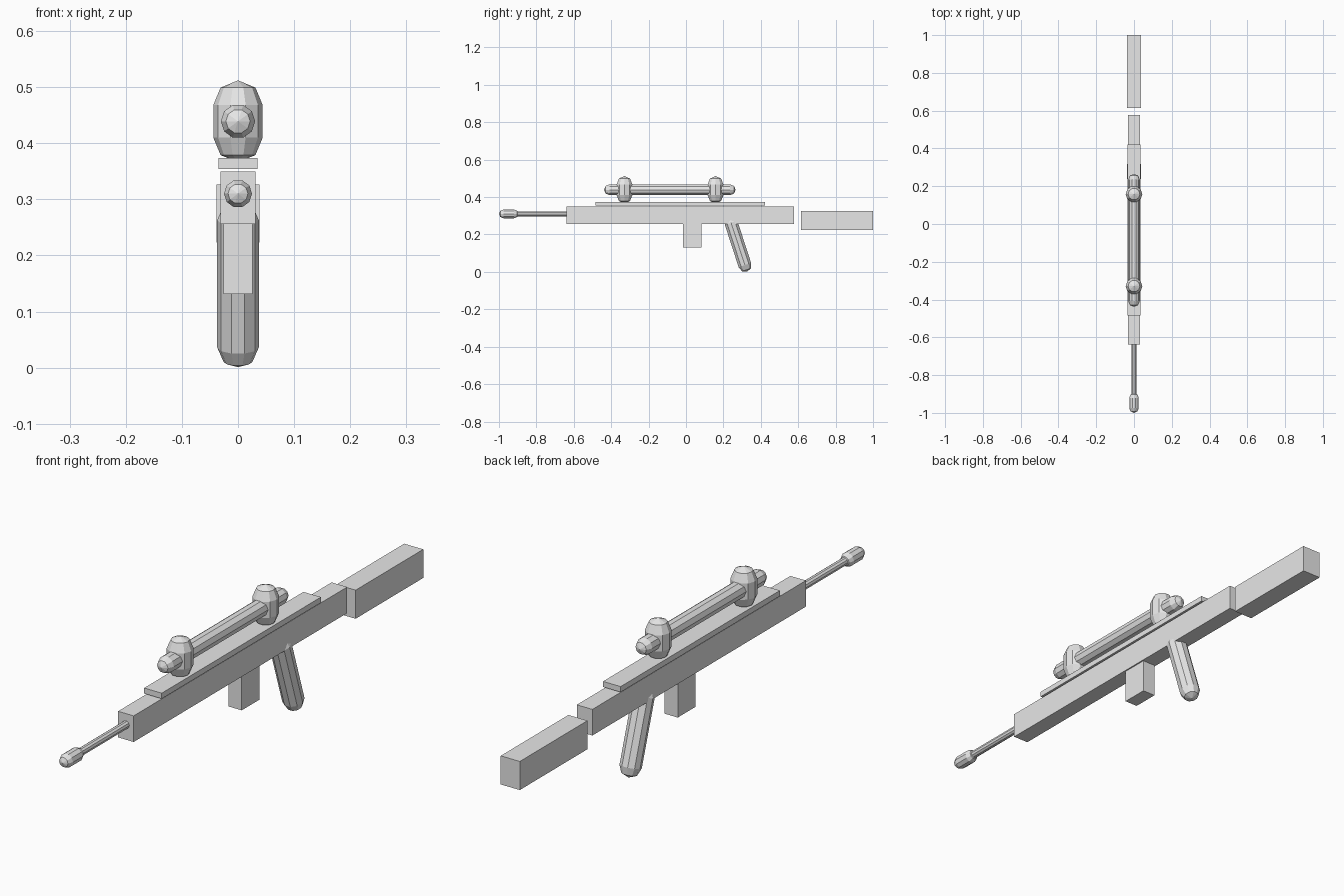
import bpy
import bmesh
import math
from mathutils import Vector

cube = bpy.data.objects.get("Cube")
if cube:
    bpy.data.objects.remove(cube, do_unlink=True)

GREY = (0.8, 0.8, 0.8, 1.0)
SIDES = 10

grey = bpy.data.materials.new("plain_grey")
grey.use_nodes = True
grey.diffuse_color = GREY
grey.node_tree.nodes["Principled BSDF"].inputs["Base Color"].default_value = GREY


def finish(name, bm):
    bmesh.ops.recalc_face_normals(bm, faces=bm.faces)
    mesh = bpy.data.meshes.new(name)
    bm.to_mesh(mesh)
    bm.free()
    mesh.materials.append(grey)
    obj = bpy.data.objects.new(name, mesh)
    bpy.context.scene.collection.objects.link(obj)
    return obj


def box(name, half_width, y_range, z_range):
    bm = bmesh.new()
    bmesh.ops.create_cube(bm, size=1)
    for v in bm.verts:
        v.co = (v.co.x * 2 * half_width,
                y_range[0] + (v.co.y + 0.5) * (y_range[1] - y_range[0]),
                z_range[0] + (v.co.z + 0.5) * (z_range[1] - z_range[0]))
    return finish(name, bm)


def capsule(name, start, end, radius):
    """Faceted capsule between two cap centres given as (y, z)."""
    a, b = Vector((0, *start)), Vector((0, *end))
    axis = (b - a).normalized()
    across = Vector((1, 0, 0))
    up = axis.cross(across)
    c = radius * math.sqrt(0.5)
    bm = bmesh.new()
    rings = []
    for centre, r in ((a - axis * c, c), (a, radius), (b, radius), (b + axis * c, c)):
        ring = []
        for i in range(SIDES):
            t = math.tau * i / SIDES
            ring.append(bm.verts.new(centre + (across * math.cos(t) + up * math.sin(t)) * r))
        rings.append(ring)
    tip_a = bm.verts.new(a - axis * radius)
    tip_b = bm.verts.new(b + axis * radius)
    for i in range(SIDES):
        j = (i + 1) % SIDES
        for low, high in zip(rings, rings[1:]):
            bm.faces.new((low[i], low[j], high[j], high[i]))
        bm.faces.new((tip_a, rings[0][j], rings[0][i]))
        bm.faces.new((tip_b, rings[-1][i], rings[-1][j]))
    return finish(name, bm)


# Body blocks
box("receiver", 0.031, (-0.638, 0.577), (0.256, 0.35))
box("stock", 0.038, (0.615, 1.0), (0.223, 0.326))
box("top_rail", 0.035, (-0.484, 0.422), (0.354, 0.374))
box("magazine", 0.026, (-0.016, 0.084), (0.131, 0.27))

# Barrel and muzzle
capsule("barrel", (-0.94, 0.31), (-0.6, 0.31), 0.014)
capsule("muzzle", (-0.975, 0.31), (-0.92, 0.31), 0.025)

# Raked grip
capsule("grip", (0.315, 0.036), (0.241, 0.263), 0.037)

# Scope tube and its two mounts
capsule("scope_tube", (-0.408, 0.439), (0.235, 0.439), 0.0305)
for name, y in (("front_scope_mount", -0.329), ("rear_scope_mount", 0.158)):
    capsule(name, (y, 0.41), (y, 0.468), 0.044)
